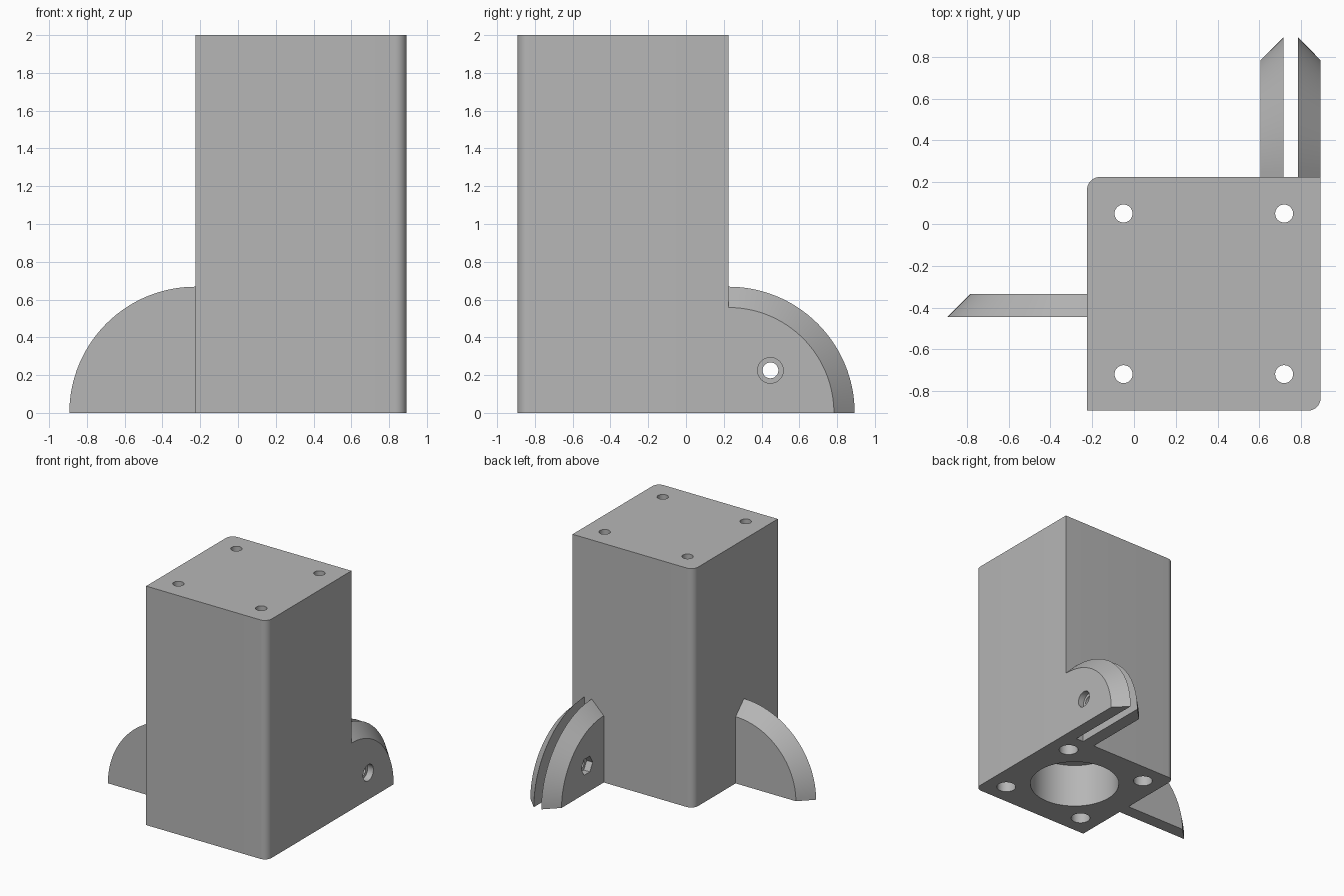
import bpy, bmesh, math
from mathutils import Matrix, Vector

old = bpy.data.objects.get("Cube")
if old:
    bpy.data.objects.remove(old, do_unlink=True)

grey = bpy.data.materials.new("plain grey")
grey.use_nodes = True
colour = (0.47, 0.47, 0.47, 1)
grey.diffuse_color = colour
grey.node_tree.nodes["Principled BSDF"].inputs["Base Color"].default_value = colour

LOW, HIGH = -0.225, 0.893      # body extent in x, mirrored in y
HEIGHT = 2.0
CORNER = 0.062
FIN_R, FIN_T = 0.668, 0.11     # fin radius and thickness


def make_object(name, bm):
    bmesh.ops.recalc_face_normals(bm, faces=bm.faces)
    mesh = bpy.data.meshes.new(name)
    bm.to_mesh(mesh)
    bm.free()
    mesh.materials.append(grey)
    obj = bpy.data.objects.new(name, mesh)
    bpy.context.collection.objects.link(obj)
    return obj


def loft(name, rings):
    """Closed solid through matching rings of points."""
    bm = bmesh.new()
    loops = [[bm.verts.new(p) for p in ring] for ring in rings]
    n = len(loops[0])
    bm.faces.new(loops[0])
    bm.faces.new(loops[-1])
    for a, b in zip(loops, loops[1:]):
        for i in range(n):
            j = (i + 1) % n
            bm.faces.new((a[i], a[j], b[j], b[i]))
    return make_object(name, bm)


def activate(obj):
    bpy.ops.object.select_all(action='DESELECT')
    obj.select_set(True)
    bpy.context.view_layer.objects.active = obj


def drill(obj, start, end, radius, sides=48, turn=0.0):
    """Cut a straight round or polygonal hole between two points."""
    start, end = Vector(start), Vector(end)
    axis = end - start
    bm = bmesh.new()
    place = (Matrix.Translation((start + end) / 2)
             @ axis.to_track_quat('Z', 'Y').to_matrix().to_4x4()
             @ Matrix.Rotation(turn, 4, 'Z'))
    bmesh.ops.create_cone(bm, cap_ends=True, segments=sides, radius1=radius,
                          radius2=radius, depth=axis.length, matrix=place)
    cutter = make_object("hole_cutter", bm)
    cutter.hide_render = True
    mod = obj.modifiers.new("hole", 'BOOLEAN')
    mod.operation = 'DIFFERENCE'
    mod.solver = 'EXACT'
    mod.object = cutter
    activate(obj)
    bpy.ops.object.modifier_apply(modifier=mod.name)
    bpy.data.objects.remove(cutter, do_unlink=True)


def smooth(obj):
    activate(obj)
    bpy.ops.object.shade_smooth_by_angle(angle=math.radians(30))


def arc(cx, cy, radius, start, steps):
    return [(cx + radius * math.cos(start + i * math.pi / 2 / steps),
             cy + radius * math.sin(start + i * math.pi / 2 / steps))
            for i in range(steps + 1)]


# Body: square post with two opposite rounded corners
outline = [(LOW, -HIGH)]
outline += arc(HIGH - CORNER, -HIGH + CORNER, CORNER, -math.pi / 2, 10)
outline += [(HIGH, -LOW)]
outline += arc(LOW + CORNER, -LOW - CORNER, CORNER, math.pi / 2, 10)
body = loft("body", [[(x, y, z) for x, y in outline] for z in (0, HEIGHT)])

# Blind bore in the base, and four counterbored screw holes
mid = (LOW + HIGH) / 2
drill(body, (mid, -mid, -0.1), (mid, -mid, 0.37), 0.35, 64)
for sx in (-1, 1):
    for sy in (-1, 1):
        x, y = mid + sx * 0.384, -mid + sy * 0.384
        drill(body, (x, y, -0.1), (x, y, HEIGHT + 0.1), 0.043, 32)
        drill(body, (x, y, -0.1), (x, y, 1.75), 0.075, 32)
smooth(body)


def fin(name, place, wide, narrow):
    """Quarter disc whose rim tapers from the wide side to the narrow side."""
    rings = []
    for side, radius in ((wide, FIN_R), (narrow, FIN_R - FIN_T)):
        flat = [(0, 0)] + arc(0, 0, radius, 0, 32)
        rings.append([place(u, z, side) for u, z in flat])
    return loft(name, rings)


def on_back(u, z, side):
    return (side, -LOW + u, z)


def on_side(u, z, side):
    return (LOW - u, side, z)


# Single side fin
smooth(fin("side_fin", on_side, -0.445, -0.335))

# Pair of back fins with a bolt hole, a nut recess and a head recess
inner = fin("inner_back_fin", on_back, 0.715, 0.604)
outer = fin("outer_back_fin", on_back, 0.784, HIGH)
bolt_y, bolt_z = 0.447, 0.225
for obj in (inner, outer):
    drill(obj, (0.5, bolt_y, bolt_z), (1, bolt_y, bolt_z), 0.042, 32)
drill(inner, (0.5, bolt_y, bolt_z), (0.66, bolt_y, bolt_z), 0.076, 6, math.pi / 6)
drill(outer, (0.84, bolt_y, bolt_z), (1, bolt_y, bolt_z), 0.068, 32)
smooth(inner)
smooth(outer)
